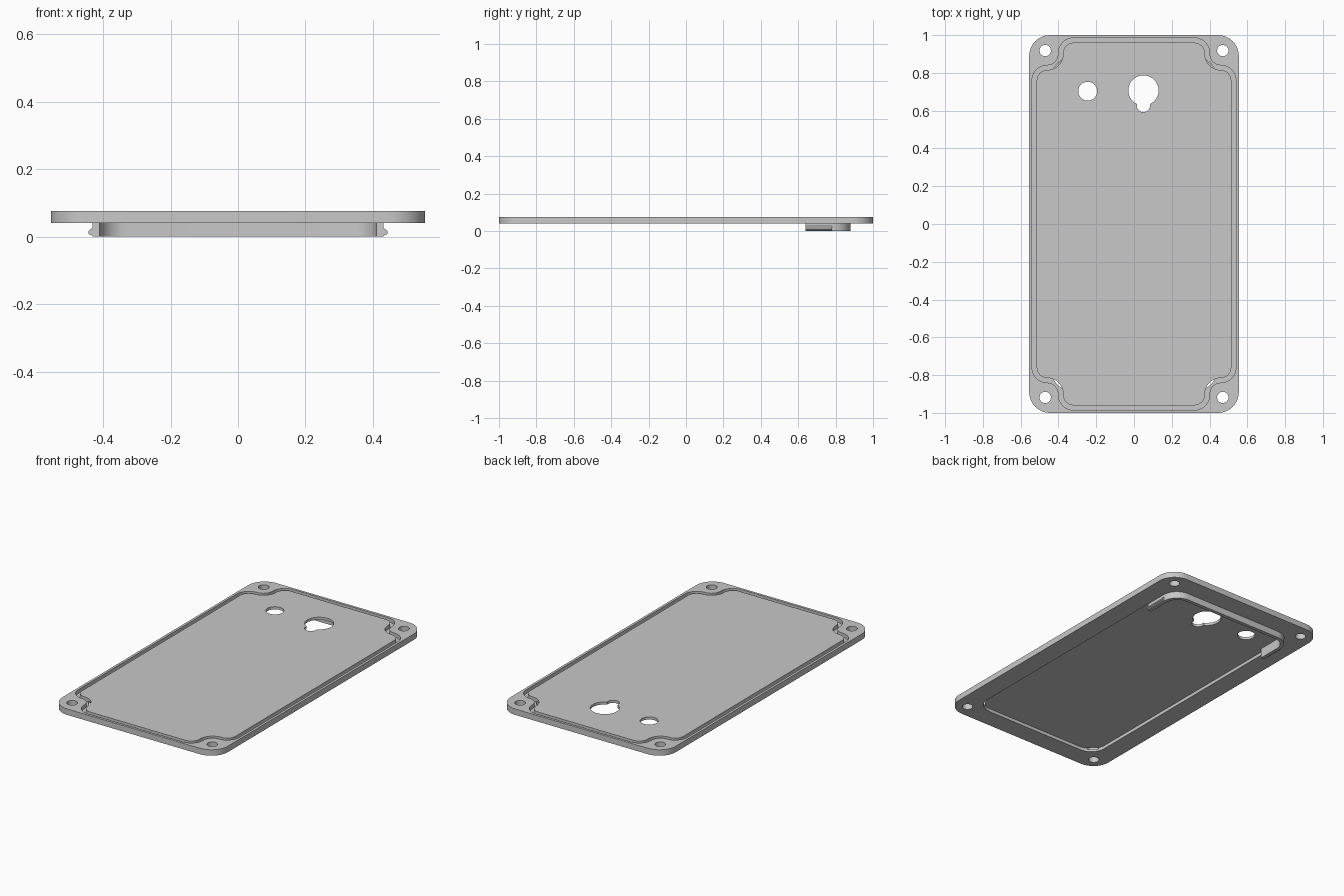
import bpy, bmesh
from math import cos, sin, pi
from mathutils import Vector

cube = bpy.data.objects.get("Cube")
if cube:
    bpy.data.objects.remove(cube, do_unlink=True)

grey = bpy.data.materials.new("light_grey_plastic")
grey.use_nodes = True
grey.diffuse_color = (0.58, 0.58, 0.58, 1)
grey.node_tree.nodes["Principled BSDF"].inputs["Base Color"].default_value = grey.diffuse_color

BOTTOM, TOP = 0.04, 0.076   # plate faces
FLOOR = 0.06                # ceiling of the underside pocket


def fillet(corners, steps=10):
    """Round each corner (x, y, radius) of a closed outline."""
    out = []
    for i, (x, y, r) in enumerate(corners):
        p = Vector((x, y))
        a = (Vector(corners[i - 1][:2]) - p).normalized()
        b = (Vector(corners[(i + 1) % len(corners)][:2]) - p).normalized()
        if r == 0:
            out.append(p)
            continue
        c = p + (a + b) * r     # all corners are square
        for k in range(steps + 1):
            t = k / steps * pi / 2
            out.append(c - b * r * cos(t) - a * r * sin(t))
    return out


def circle(x, y, r, n=40):
    return [Vector((x + r * cos(2 * pi * k / n), y + r * sin(2 * pi * k / n))) for k in range(n)]


def rounded_box(w, h, r):
    return fillet([(w, h, r), (-w, h, r), (-w, -h, r), (w, -h, r)])


def make(name, bm):
    bmesh.ops.recalc_face_normals(bm, faces=bm.faces)
    mesh = bpy.data.meshes.new(name)
    bm.to_mesh(mesh)
    bm.free()
    ob = bpy.data.objects.new(name, mesh)
    mesh.materials.append(grey)
    bpy.context.collection.objects.link(ob)
    return ob


def prism(name, outline, z0, z1):
    bm = bmesh.new()
    face = bm.faces.new([bm.verts.new((p.x, p.y, z0)) for p in outline])
    ext = bmesh.ops.extrude_face_region(bm, geom=[face])["geom"]
    verts = [g for g in ext if isinstance(g, bmesh.types.BMVert)]
    bmesh.ops.translate(bm, verts=verts, vec=(0, 0, z1 - z0))
    return make(name, bm)


def ring(name, outer, inner, z0, z1):
    """Closed band between two outlines with matching point counts."""
    bm = bmesh.new()
    loops = [[bm.verts.new((p.x, p.y, z)) for p in line]
             for line, z in ((outer, z0), (outer, z1), (inner, z1), (inner, z0))]
    n = len(outer)
    for a, b in zip(loops, loops[1:] + loops[:1]):
        for i in range(n):
            j = (i + 1) % n
            bm.faces.new((a[i], a[j], b[j], b[i]))
    return make(name, bm)


def activate(ob):
    bpy.ops.object.select_all(action='DESELECT')
    ob.select_set(True)
    bpy.context.view_layer.objects.active = ob


def cut(ob, cutter):
    mod = ob.modifiers.new("cut", 'BOOLEAN')
    mod.operation, mod.solver, mod.object = 'DIFFERENCE', 'EXACT', cutter
    activate(ob)
    bpy.ops.object.modifier_apply(modifier=mod.name)
    bpy.data.objects.remove(cutter, do_unlink=True)


def gasket_outline(inset):
    """Rectangle whose corners step inward around the screw holes."""
    w, h = 0.54 - inset, 0.985 - inset
    nx, ny = 0.40 - inset, 0.84 - inset
    convex, concave = 0.08 - inset, 0.06 + inset
    corner = [(w, ny, convex), (nx, ny, concave), (nx, h, convex)]
    pts = list(corner)
    pts += [(-x, y, r) for x, y, r in reversed(corner)]
    pts += [(-x, -y, r) for x, y, r in corner]
    pts += [(x, -y, r) for x, y, r in reversed(corner)]
    return fillet(pts)


# Cover plate with gasket groove on top and a shallow pocket underneath
plate = prism("cover_plate", rounded_box(0.555, 1.0, 0.11), BOTTOM, TOP)
cut(plate, ring("groove_cutter", gasket_outline(0), gasket_outline(0.025), 0.052, 0.1))
cut(plate, prism("pocket_cutter", rounded_box(0.435, 0.88, 0.1), 0, FLOOR))

# Screw holes, round port and keyhole
for sx in (-1, 1):
    for sy in (-1, 1):
        cut(plate, prism("screw_cutter", circle(sx * 0.47, sy * 0.918, 0.03), 0, 0.2))
for x, y, r in ((-0.245, 0.703, 0.05), (0.05, 0.707, 0.08), (0.05, 0.627, 0.035)):
    cut(plate, prism("port_cutter", circle(x, y, r), 0, 0.2))

# U-shaped locating lip around the back end of the pocket
START = 0.64
outer = [(0.432, START, 0), (0.432, 0.88, 0.1), (-0.432, 0.88, 0.1), (-0.432, START, 0)]
inner = [(-0.41, START, 0), (-0.41, 0.858, 0.078), (0.41, 0.858, 0.078), (0.41, START, 0)]
lip = prism("locating_lip", fillet(outer + inner), 0, FLOOR + 0.002)

# Snap beads along the outer sides of the lip
for side, name in ((1, "left_snap_bead"), (-1, "right_snap_bead")):
    profile = [(0.43, 0.002), (0.443, 0.008), (0.443, 0.016), (0.43, 0.028)]
    bm = bmesh.new()
    face = bm.faces.new([bm.verts.new((side * x, START, z)) for x, z in profile])
    ext = bmesh.ops.extrude_face_region(bm, geom=[face])["geom"]
    verts = [g for g in ext if isinstance(g, bmesh.types.BMVert)]
    bmesh.ops.translate(bm, verts=verts, vec=(0, 0.14, 0))
    make(name, bm)

for ob in (plate, lip):
    activate(ob)
    bpy.ops.object.shade_smooth_by_angle(angle=pi / 6)
